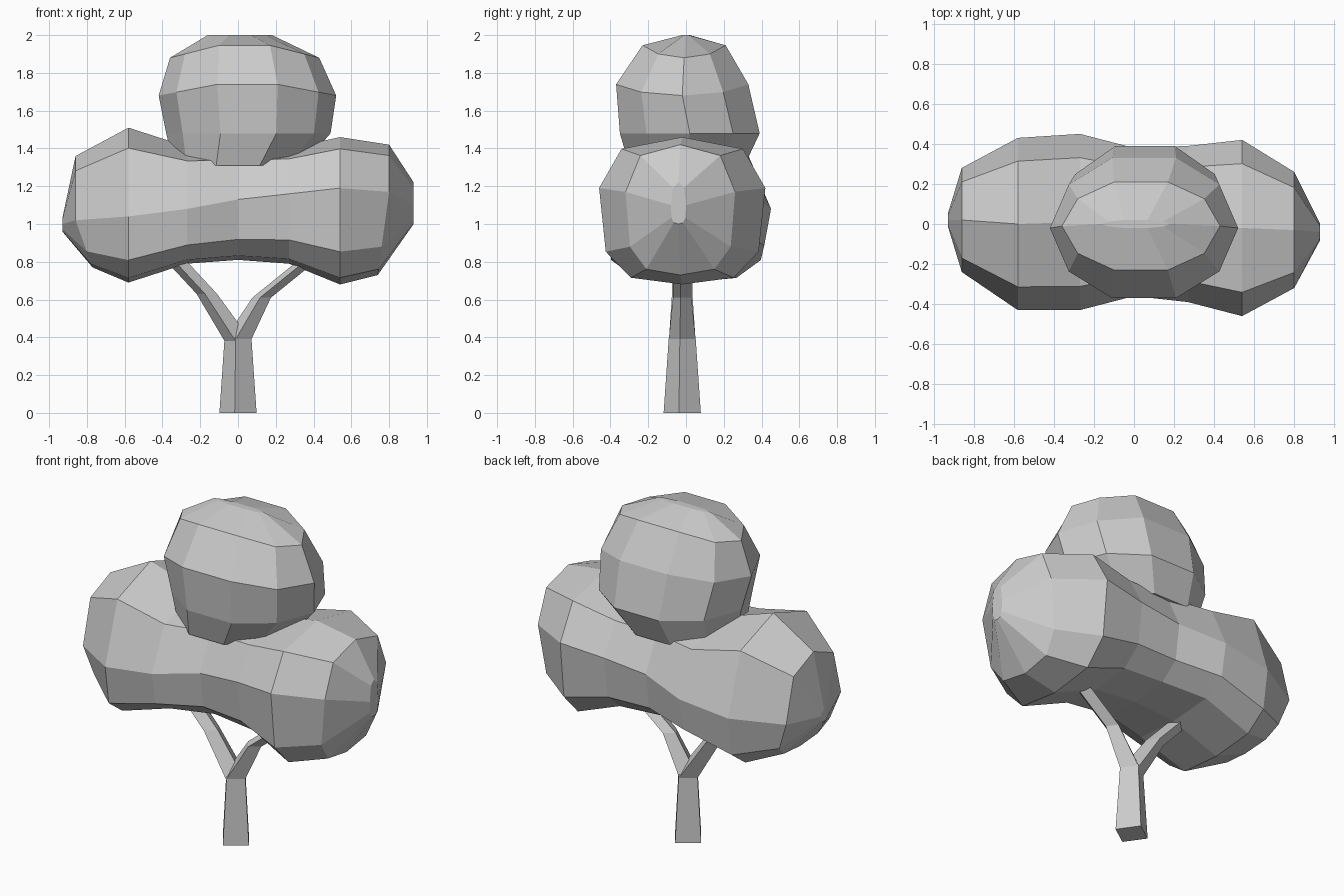
import bpy
import bmesh
import math

cube = bpy.data.objects.get("Cube")
if cube:
    bpy.data.objects.remove(cube)

grey = bpy.data.materials.new("plain grey")
grey.use_nodes = True
colour = (0.6, 0.6, 0.6, 1)
grey.diffuse_color = colour
grey.node_tree.nodes["Principled BSDF"].inputs["Base Color"].default_value = colour


def loft(name, rings):
    """Skin a list of matching point rings and close both ends."""
    bm = bmesh.new()
    loops = [[bm.verts.new(p) for p in ring] for ring in rings]
    n = len(loops[0])
    for a, b in zip(loops, loops[1:]):
        for i in range(n):
            j = (i + 1) % n
            bm.faces.new((a[i], a[j], b[j], b[i]))
    bm.faces.new(loops[0][::-1])
    bm.faces.new(loops[-1])
    bmesh.ops.recalc_face_normals(bm, faces=bm.faces)
    mesh = bpy.data.meshes.new(name)
    bm.to_mesh(mesh)
    bm.free()
    mesh.materials.append(grey)
    obj = bpy.data.objects.new(name, mesh)
    bpy.context.collection.objects.link(obj)
    return obj


def mirrored(half):
    """Close a half outline by reflecting it across its first axis."""
    return half + [(-u, v) for u, v in reversed(half) if u]


# Wide lower crown: sections along x
# (x, inward shift of the underside, y centre, half depth, bottom, middle, top)
section = mirrored([(0, 1), (0.73, 0.77), (1, 0), (0.92, -0.66), (0.62, -0.93), (0, -1)])
lower = [
    (-0.93, 0, 0.02, 0.03, 0.96, 1.00, 1.03),
    (-0.86, 0.09, 0.02, 0.26, 0.77, 1.02, 1.36),
    (-0.58, 0, 0.00, 0.43, 0.69, 1.04, 1.51),
    (-0.27, 0, 0.01, 0.44, 0.79, 1.08, 1.41),
    (0.00, 0, 0.01, 0.37, 0.81, 1.13, 1.40),
    (0.27, 0, 0.00, 0.39, 0.79, 1.16, 1.40),
    (0.54, 0, -0.02, 0.44, 0.68, 1.19, 1.46),
    (0.80, -0.06, -0.03, 0.29, 0.73, 1.17, 1.42),
    (0.93, 0, -0.04, 0.04, 1.00, 1.10, 1.22),
]
loft("lower_foliage", [
    [(x - shift * min(v, 0), yc + ry * u, zm + v * ((zt - zm) if v > 0 else (zm - zb)))
     for u, v in section]
    for x, shift, yc, ry, zb, zm, zt in lower])

# Upper crown: plan outlines stacked in z (z, side drop, x centre, half width, y centre, half depth)
plan = mirrored([(0.34, 1), (0.8, 0.62), (1, 0), (0.8, -0.62), (0.34, -1)])
upper = [
    (1.31, 0, 0.00, 0.34, 0.005, 0.305),
    (1.48, 0, 0.055, 0.435, 0.02, 0.37),
    (1.77, 0.09, 0.05, 0.47, -0.02, 0.35),
    (1.98, 0.10, 0.035, 0.395, -0.01, 0.22),
    (2.00, 0, 0.01, 0.17, 0.00, 0.02),
]
loft("upper_foliage", [
    [(xc + rx * u, yc + ry * v, z - drop * abs(u)) for u, v in plan]
    for z, drop, xc, rx, yc, ry in upper])

# Four-sided trunk and two forking branches: (x, z, radius)
limbs = {
    "trunk": [(0, 0, 0.1), (0, 0.40, 0.072)],
    "right_branch": [(0, 0.38, 0.072), (-0.165, 0.63, 0.055), (-0.36, 0.84, 0.055)],
    "left_branch": [(0, 0.39, 0.072), (0.125, 0.61, 0.05), (0.36, 0.80, 0.05)],
}
for name, path in limbs.items():
    loft(name, [
        [(x + r * math.cos(a), r * math.sin(a) - 0.02, z)
         for a in (math.radians(90 * k - 100) for k in range(4))]
        for x, z, r in path])
